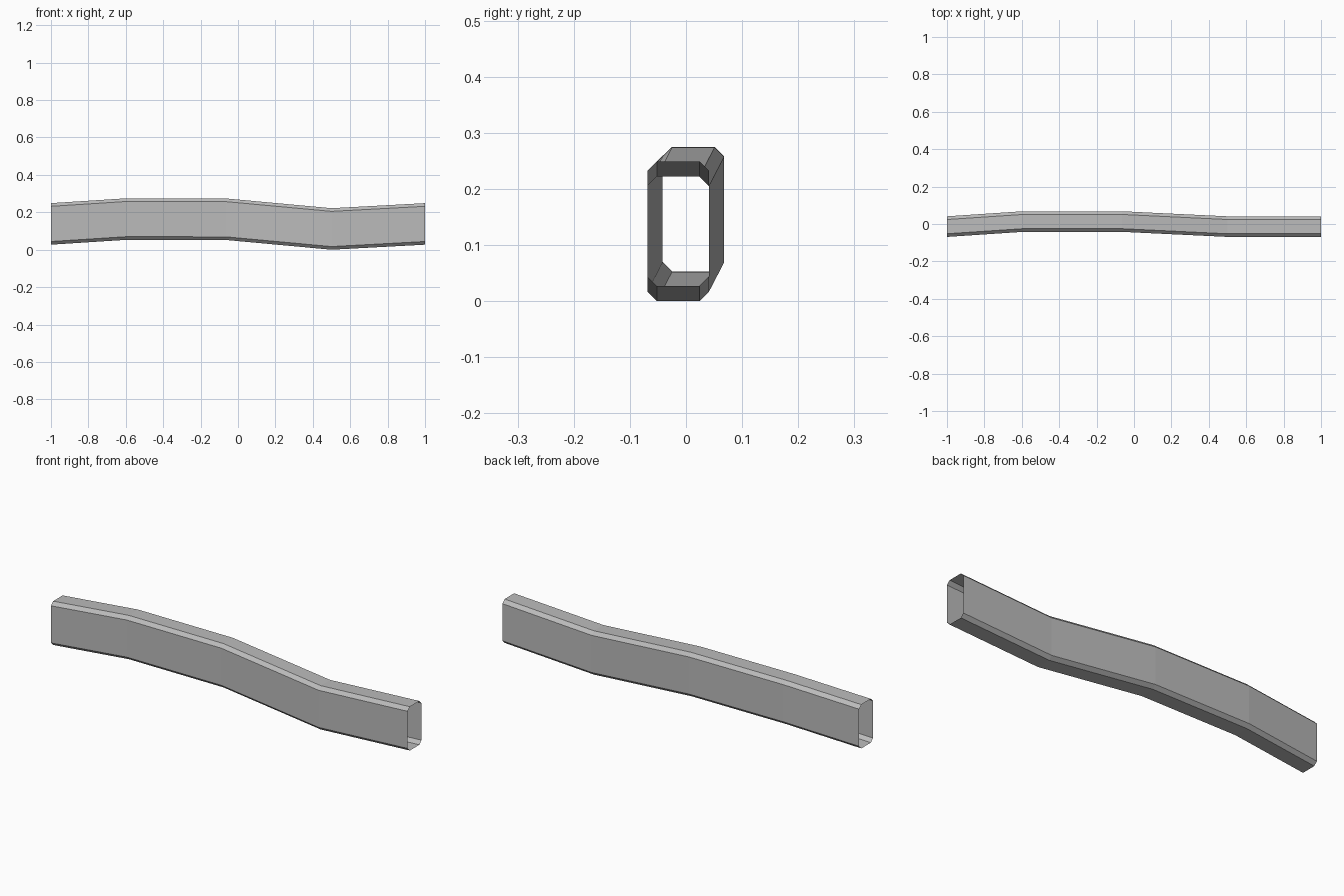
import bpy
import bmesh

default = bpy.data.objects.get("Cube")
if default:
    bpy.data.objects.remove(default, do_unlink=True)

# Plain grey metal
grey = bpy.data.materials.new("grey_metal")
grey.use_nodes = True
colour = (0.5, 0.5, 0.5, 1)
grey.diffuse_color = colour
grey.node_tree.nodes["Principled BSDF"].inputs["Base Color"].default_value = colour

# Chamfered rectangular cross-section
HALF_W, HALF_H, CHAMFER = 0.055, 0.111, 0.017
w, h = HALF_W - CHAMFER, HALF_H - CHAMFER
section = [(-w, -HALF_H), (w, -HALF_H), (HALF_W, -h), (HALF_W, h),
           (w, HALF_H), (-w, HALF_H), (-HALF_W, h), (-HALF_W, -h)]

# Centre line of the bent tube
path = [(-1, -0.014, 0.138), (-0.595, 0.013, 0.164), (-0.064, 0.013, 0.163),
        (0.5, -0.014, 0.111), (1, -0.014, 0.138)]

# Sweep the section along the path, leaving both ends open
bm = bmesh.new()
rings = [[bm.verts.new((x, y + dy, z + dz)) for dy, dz in section]
         for x, y, z in path]
for a, b in zip(rings, rings[1:]):
    for i in range(len(section)):
        j = (i + 1) % len(section)
        bm.faces.new((a[i], a[j], b[j], b[i]))
bmesh.ops.recalc_face_normals(bm, faces=bm.faces)
# Make sure the walls face away from the centre line
bm.normal_update()
bm.faces.ensure_lookup_table()
if bm.faces[0].normal.z > 0:
    bmesh.ops.reverse_faces(bm, faces=bm.faces)

mesh = bpy.data.meshes.new("bent_tube")
bm.to_mesh(mesh)
bm.free()
mesh.materials.append(grey)
tube = bpy.data.objects.new("bent_tube", mesh)
bpy.context.collection.objects.link(tube)
